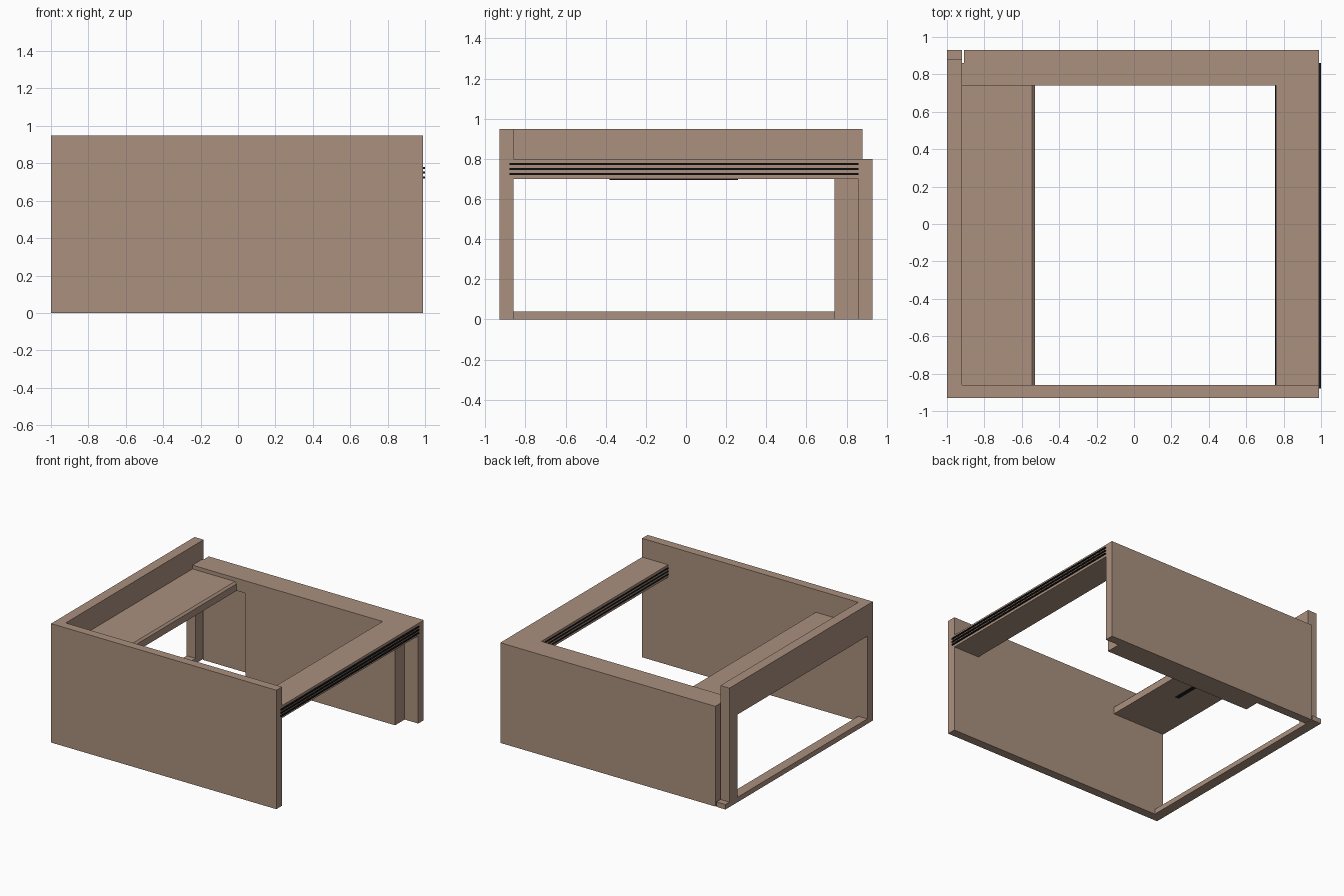
import bpy, bmesh

if "Cube" in bpy.data.objects:
    bpy.data.objects.remove(bpy.data.objects["Cube"])


def material(name, rgb):
    m = bpy.data.materials.new(name)
    m.diffuse_color = (*rgb, 1)
    m.use_nodes = True
    m.node_tree.nodes["Principled BSDF"].inputs["Base Color"].default_value = m.diffuse_color
    return m


wood = material("wood", (0.40, 0.28, 0.21))
black = material("black", (0.01, 0.01, 0.01))


def prism(name, profile, axis, lo, hi, mat=wood):
    """Extrude a 2D profile along an axis (x: profile is y,z; y: profile is x,z)."""
    bm = bmesh.new()
    place = (lambda a, b, t: (t, a, b)) if axis == "x" else (lambda a, b, t: (a, t, b))
    face = bm.faces.new([bm.verts.new(place(a, b, lo)) for a, b in profile])
    out = bmesh.ops.extrude_face_region(bm, geom=[face])
    offset = place(0, 0, hi - lo)
    bmesh.ops.translate(bm, vec=offset, verts=[v for v in out["geom"] if isinstance(v, bmesh.types.BMVert)])
    bmesh.ops.recalc_face_normals(bm, faces=bm.faces)
    mesh = bpy.data.meshes.new(name)
    bm.to_mesh(mesh)
    bm.free()
    mesh.materials.append(mat)
    obj = bpy.data.objects.new(name, mesh)
    bpy.context.collection.objects.link(obj)
    return obj


def box(name, x, y, z, mat=wood):
    profile = [(y[0], z[0]), (y[1], z[0]), (y[1], z[1]), (y[0], z[1])]
    return prism(name, profile, "x", x[0], x[1], mat)


# Tall front panel and lower back panel
box("front_panel", (-1.0, 0.99), (-0.93, -0.86), (0, 0.95))
box("back_panel", (-0.91, 0.99), (0.86, 0.93), (0, 0.80))

# Back worktop with the thick block below it
box("back_top", (-0.92, 0.99), (0.74, 0.86), (0.70, 0.80))
box("back_block", (-0.45, 0.87), (0.74, 0.86), (0, 0.70))

# Left frame around an open window, with a low foot at the back
left = (-1.0, -0.92)
box("left_top_rail", left, (-0.86, 0.88), (0.70, 0.95))
box("left_post", left, (0.78, 0.88), (0.04, 0.70))
box("left_bottom_rail", left, (-0.86, 0.93), (0, 0.04))

# Left shelf with a chamfered inner edge and a dark strip underneath
shelf = [(-0.92, 0.70), (-0.53, 0.70), (-0.53, 0.755), (-0.545, 0.77), (-0.92, 0.77)]
prism("left_shelf", shelf, "y", -0.86, 0.74)
box("shelf_strip", (-0.745, -0.715), (-0.38, 0.26), (0.695, 0.71), black)

# Right rail with three dark strips showing on both sides
box("right_rail", (0.76, 0.99), (-0.86, 0.74), (0.70, 0.80))
for i in range(3):
    z = 0.725 + 0.025 * i
    box(f"rail_strip_{i + 1}", (0.755, 1.0), (-0.88, 0.86), (z - 0.005, z + 0.005), black)
